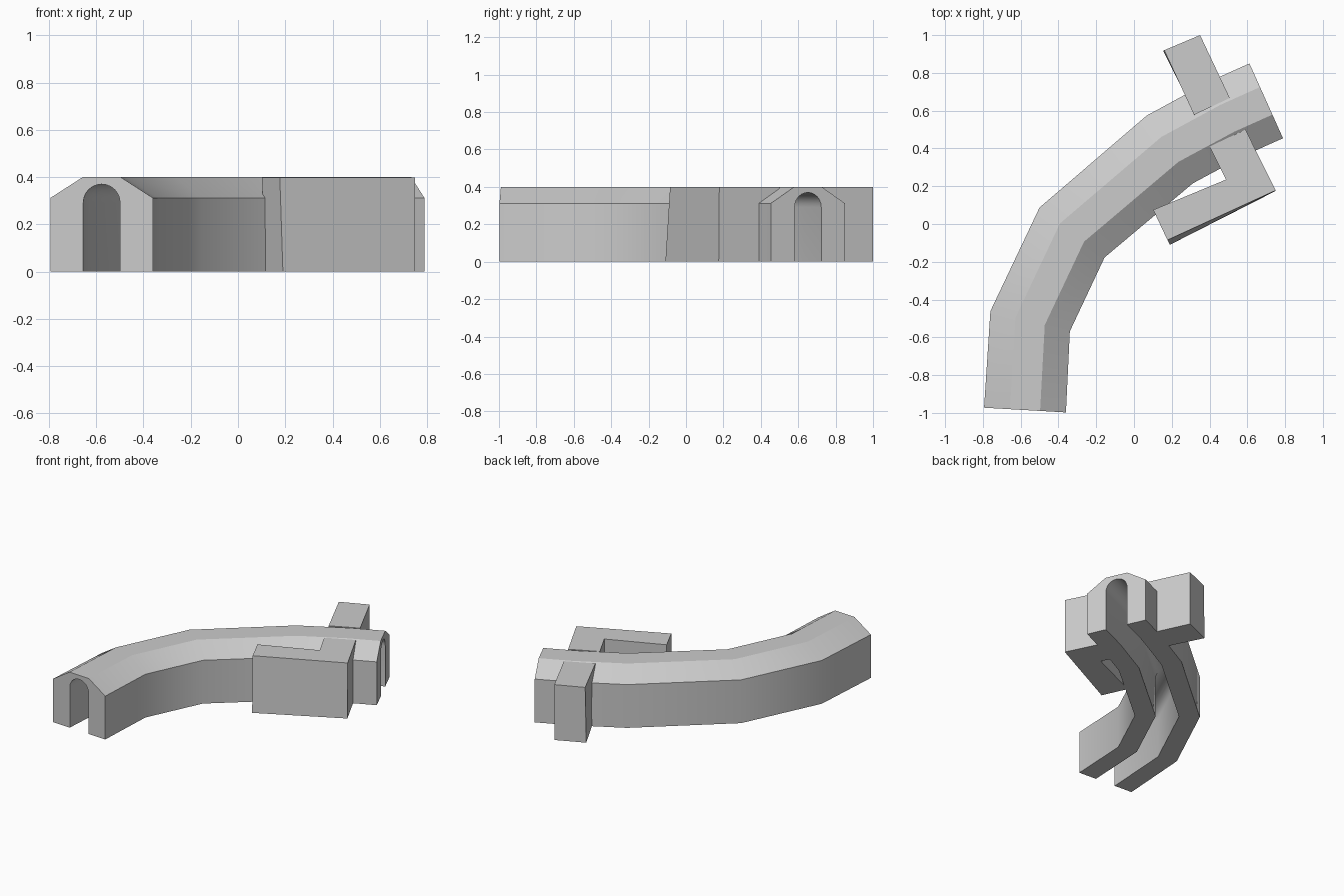
import bpy, bmesh, math
from mathutils import Vector

if "Cube" in bpy.data.objects:
    bpy.data.objects.remove(bpy.data.objects["Cube"])


def finish(name, bm, smooth=False):
    bmesh.ops.recalc_face_normals(bm, faces=bm.faces)
    mesh = bpy.data.meshes.new(name)
    bm.to_mesh(mesh)
    bm.free()
    obj = bpy.data.objects.new(name, mesh)
    bpy.context.collection.objects.link(obj)
    if smooth:
        bpy.ops.object.select_all(action='DESELECT')
        obj.select_set(True)
        bpy.context.view_layer.objects.active = obj
        bpy.ops.object.shade_smooth_by_angle(angle=math.radians(28))
    return obj


def sweep(name, path, profile):
    """Sweep a closed (side, height) profile along a plan path."""
    bm = bmesh.new()
    pts = [Vector(p) for p in path]
    rings = []
    for i, p in enumerate(pts):
        dirs = []
        if i > 0:
            dirs.append((p - pts[i - 1]).normalized())
        if i < len(pts) - 1:
            dirs.append((pts[i + 1] - p).normalized())
        d = sum(dirs, Vector((0, 0))).normalized()
        rings.append([bm.verts.new((p.x + d.y * s, p.y - d.x * s, z))
                      for s, z in profile])
    n = len(profile)
    for a, b in zip(rings, rings[1:]):
        for k in range(n):
            m = (k + 1) % n
            bm.faces.new((a[k], a[m], b[m], b[k]))
    bm.faces.new(rings[0])
    bm.faces.new(rings[-1])
    return finish(name, bm, True)


def block(name, base, top, height):
    """Solid block between a base outline and a matching top outline."""
    bm = bmesh.new()
    lo = [bm.verts.new((x, y, 0)) for x, y in base]
    hi = [bm.verts.new((x, y, height)) for x, y in top]
    bm.faces.new(lo)
    bm.faces.new(hi)
    n = len(lo)
    for k in range(n):
        m = (k + 1) % n
        bm.faces.new((lo[k], lo[m], hi[m], hi[k]))
    return finish(name, bm)


# Curved tunnel: chamfered outside, round-arched open passage inside
R, SPRING = 0.078, 0.292
arch = [(R * math.cos(math.pi * i / 12), SPRING + R * math.sin(math.pi * i / 12))
        for i in range(13)]
profile = ([(-0.217, 0), (-0.217, 0.312), (-0.08, 0.4), (0.08, 0.4),
            (0.217, 0.312), (0.217, 0), (R, 0)] + arch + [(-R, 0)])
path = [(-0.577, -0.985), (-0.55, -0.515), (-0.328, -0.045),
        (0.19, 0.395), (0.495, 0.56), (0.70, 0.652)]
sweep("tunnel", path, profile)

# Straight side arm at the back
block("back_arm",
      [(0.155, 0.915), (0.35, 1.0), (0.507, 0.667), (0.325, 0.578)],
      [(0.16, 0.92), (0.35, 1.0), (0.507, 0.667), (0.318, 0.578)], 0.399)

# L-shaped side arm at the front
block("front_arm",
      [(0.11, 0.065), (0.19, -0.11), (0.75, 0.175), (0.59, 0.50),
       (0.40, 0.41), (0.487, 0.235)],
      [(0.102, 0.075), (0.177, -0.085), (0.75, 0.178), (0.59, 0.50),
       (0.40, 0.41), (0.487, 0.235)], 0.399)
